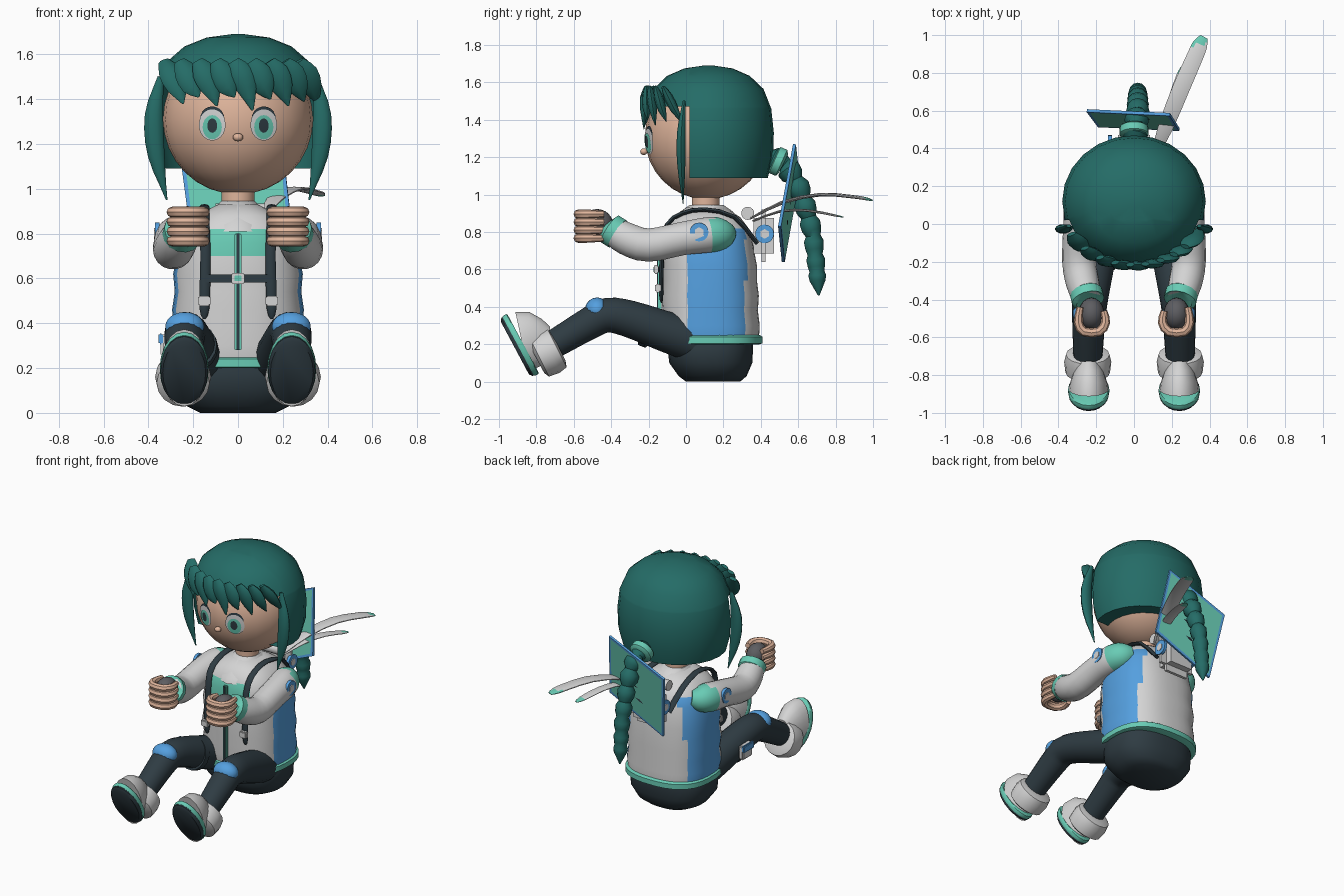
import bpy, bmesh, math
from mathutils import Vector

cube = bpy.data.objects.get("Cube")
if cube:
    bpy.data.objects.remove(cube, do_unlink=True)

COLOURS = {
    "teal_hair": (.018, .15, .135), "skin": (.74, .46, .33), "white": (.66, .66, .66),
    "mint": (.14, .6, .46), "blue": (.09, .35, .74), "charcoal": (.028, .045, .056),
    "grey": (.11, .11, .12)}
MATS = {}
for key, rgb in COLOURS.items():
    m = bpy.data.materials.new(key)
    m.use_nodes = True
    m.diffuse_color = (*rgb, 1)
    m.node_tree.nodes["Principled BSDF"].inputs["Base Color"].default_value = (*rgb, 1)
    MATS[key] = m
PARTS = []


def finish(name, bm, mat, rule=None, closed=True):
    """mat: one colour or a tuple; rule(centre) gives an index into the tuple"""
    mats = (mat,) if isinstance(mat, str) else mat
    if closed:
        bmesh.ops.recalc_face_normals(bm, faces=bm.faces)
    for f in bm.faces:
        if rule:
            f.material_index = int(rule(f.calc_center_median()))
    me = bpy.data.meshes.new(name)
    bm.to_mesh(me)
    bm.free()
    for k in mats:
        me.materials.append(MATS[k])
    ob = bpy.data.objects.new(name, me)
    bpy.context.collection.objects.link(ob)
    PARTS.append(ob)


def skin_rings(rings):
    bm = bmesh.new()
    loops = [[bm.verts.new(p) for p in ring] for ring in rings]
    n = len(loops[0])
    for a, b in zip(loops, loops[1:]):
        for i in range(n):
            bm.faces.new((a[i], a[(i + 1) % n], b[(i + 1) % n], b[i]))
    bm.faces.new(loops[0])
    bm.faces.new(loops[-1])
    return bm


def refine(pts, steps):
    """Catmull-Rom subdivision of a path with radii"""
    p = [Vector(q) for q in pts]
    p = [2 * p[0] - p[1]] + p + [2 * p[-1] - p[-2]]
    out = []
    for a, b, c, d in zip(p, p[1:], p[2:], p[3:]):
        for k in range(steps):
            t = k / steps
            out.append(b + (c - a) * t / 2 + (a - 2.5 * b + 2 * c - d / 2) * t * t
                       + (1.5 * (b - c) + (d - a) / 2) * t ** 3)
    return out + [p[-2]]


def tube(name, pts, mat, sides=14, squash=1, ref=(1, 0, 0), steps=1, rule=None, side=1):
    """Swept tube; pts are (x, y, z, radius); squash widens it along ref"""
    pts = refine([(q[0] * side, *q[1:]) for q in pts], steps)
    rings = []
    for i, q in enumerate(pts):
        t = (pts[min(i + 1, len(pts) - 1)] - pts[max(i - 1, 0)]).to_3d().normalized()
        u = Vector(ref)
        u = (u - t * u.dot(t)).normalized()
        v = t.cross(u)
        r = max(q[3], .002)
        rings.append([q.to_3d() + r * (u * squash * math.cos(a) + v * math.sin(a))
                      for a in (2 * math.pi * k / sides for k in range(sides))])
    finish(name, skin_rings(rings), mat, rule)


def stack(name, rows, mat, sides=32, power=2.5, rule=None):
    """Horizontal rounded rings; rows are (z, half width, front y, back y)"""
    def bend(c):
        return math.copysign(abs(c) ** (2 / power), c)
    rings = []
    for z, rx, f, b in rows:
        angles = [2 * math.pi * (k + .5) / sides for k in range(sides)]
        rings.append([(rx * bend(math.cos(a)), (f + b) / 2 + (b - f) / 2 * bend(math.sin(a)), z)
                      for a in angles])
    finish(name, skin_rings(rings), mat, rule)


def ball(name, centre, radii, mat, seg=24):
    bm = bmesh.new()
    bmesh.ops.create_uvsphere(bm, u_segments=seg, v_segments=seg * 2 // 3, radius=1)
    for v in bm.verts:
        v.co = Vector([c + r * x for c, r, x in zip(centre, radii, v.co)])
    finish(name, bm, mat)


def box(name, centre, size, mat, bevel=.01):
    bm = bmesh.new()
    bmesh.ops.create_cube(bm, size=1)
    for v in bm.verts:
        v.co = Vector([c + s * x for c, s, x in zip(centre, size, v.co)])
    bmesh.ops.bevel(bm, geom=bm.edges[:], offset=bevel, segments=2, affect='EDGES')
    finish(name, bm, mat)


# Head, neck and nose
HC, HR = (0, .11, 1.31), (.335, .33, .335)
ball("head", HC, HR, "skin")
ball("nose", (0, -.225, 1.23), (.023, .02, .018), "skin", 12)
stack("neck", [(.88, .075, .03, .18), (1.03, .075, .03, .18)], "skin", 16, 2)


def face_disc(name, x, z, rx, rz, lift, mat):
    """Thin plate laid on the curve of the face"""
    bm = bmesh.new()
    bmesh.ops.create_circle(bm, cap_ends=True, cap_tris=True, segments=20, radius=1)
    for v in bm.verts:
        px, pz = x + v.co.x * rx, z + v.co.y * rz
        y = HC[1] - HR[1] * math.sqrt(1 - (px / HR[0]) ** 2 - ((pz - HC[2]) / HR[2]) ** 2)
        v.co = (px, y - lift, pz)
    for f in bm.faces:
        f.normal_update()
        if f.normal.y > 0:
            f.normal_flip()
    finish(name, bm, mat, closed=False)


# Hair cap: lathed shell with the face opening cut away
profile = [(.03, 1.69), (.14, 1.675), (.24, 1.635), (.32, 1.565), (.365, 1.46), (.38, 1.33),
           (.375, 1.2), (.345, 1.09), (.22, 1.09), (.25, 1.2)]
bm = skin_rings([[(r * math.cos(a), .12 + r * .92 * math.sin(a), z)
                  for a in (2 * math.pi * k / 24 for k in range(24))] for r, z in profile])
for co, no in (((0, .02, 0), (0, 1, 0)), ((0, 0, 1.47), (0, 0, 1))):
    bmesh.ops.bisect_plane(bm, geom=bm.verts[:] + bm.edges[:] + bm.faces[:],
                           plane_co=co, plane_no=no)
gone = [f for f in bm.faces if f.calc_center_median().y < .02 and f.calc_center_median().z < 1.47]
bmesh.ops.delete(bm, geom=gone, context='FACES')
finish("hair_cap", bm, "teal_hair")

# Fringe locks sweeping sideways across the forehead
for i, x in enumerate((-.33, -.26, -.18, -.1, -.02, .06, .14, .21, .27)):
    drop = (.03, 0, .04, 0, .06, .01, .04, .02, .03)[i]
    path = []
    for t, z, r in ((0, 1.57, .012), (.35, 1.52, .025), (.7, 1.45, .021), (1, 1.41 - drop, .001)):
        px = x + .085 * t
        y = .12 - (.335 + .015 * t) * math.sqrt(1 - min(.95, abs(px) / .385) ** 2)
        path.append((px, y, z, r))
    tube(f"fringe_lock_{i}", path, "teal_hair", 8, 2.2, steps=2)

# Braided tail with its band
spine = [(0, .44, 1.2), (.01, .53, 1.16), (.02, .585, 1.08), (.02, .625, .98), (.02, .655, .88),
         (.02, .68, .78), (.02, .69, .68), (.02, .7, .59), (.02, .705, .52)]
braid = []
for i, (a, b) in enumerate(zip(spine, spine[1:])):
    a, b = Vector(a), Vector(b)
    braid += [(*a, .04), (*a.lerp(b, .3), .068 - .003 * i), (*a.lerp(b, .7), .064 - .003 * i)]
tube("braid", braid + [(.02, .71, .46, .004)], "teal_hair", 12)
tube("braid_band", [(0, .465, 1.19, .06), (0, .475, 1.185, .078), (0, .51, 1.17, .078),
                    (0, .52, 1.165, .06)], "mint")

# Jacket: blue side panels, mint chest yoke
def jacket_rule(c):
    if c.z < .8 and .02 < c.y < .32 and abs(c.x) > .12:
        return 1
    return 2 if c.y < 0 and abs(c.x) < .15 and .7 < c.z < .83 else 0


stack("jacket", [(.22, .285, -.12, .39), (.3, .295, -.135, .395), (.38, .285, -.125, .385),
                 (.46, .295, -.135, .39), (.54, .283, -.125, .38), (.62, .29, -.13, .38),
                 (.7, .275, -.125, .365), (.76, .268, -.12, .355), (.82, .245, -.105, .335),
                 (.88, .19, -.07, .29), (.93, .09, 0, .21)],
      ("white", "blue", "mint"), 40, rule=jacket_rule)
stack("jacket_hem", [(.2, .285, -.12, .395), (.205, .3, -.135, .41), (.24, .3, -.135, .41),
                     (.25, .285, -.12, .395)], "mint")
stack("collar", [(.81, .175, -.13, .3), (.84, .165, -.115, .3), (.91, .11, -.03, .25),
                 (.945, .08, .02, .2)], "white", 10, 2)
stack("pelvis", [(0, .17, 0, .29), (.03, .23, -.04, .325), (.1, .28, -.09, .355),
                 (.18, .285, -.1, .36), (.25, .27, -.09, .36)], "charcoal")
box("zip_flap", (0, -.14, .54), (.03, .02, .52), "mint", .004)
box("zip", (0, -.152, .54), (.012, .008, .52), "charcoal", .002)

# Harness belt, buckle and backpack
box("chest_belt", (0, -.143, .6), (.3, .016, .036), "charcoal", .004)
box("buckle", (0, -.16, .6), (.06, .02, .05), "white", .005)
box("buckle_button", (0, -.171, .6), (.03, .008, .025), "mint", .002)
box("backpack", (0, .415, .78), (.26, .11, .28), "white", .045)
tube("backpack_top", [(-.1, .33, .9, .035), (.12, .33, .9, .035)], "white", ref=(0, 0, 1))

# Tilted back panel: blue frame, mint faces, dark marks
corners = [Vector(c) for c in ((.19, .58, 1.27), (-.25, .6, 1.09), (-.19, .52, .64), (.24, .5, .83))]
nrm = (corners[1] - corners[0]).cross(corners[2] - corners[0]).normalized()
bm = skin_rings([[c + nrm * d for c in corners] for d in (-.008, .008)])
bm.faces.ensure_lookup_table()
big = sorted(bm.faces, key=lambda f: f.calc_area())[-2:]
bmesh.ops.recalc_face_normals(bm, faces=bm.faces)
bmesh.ops.inset_individual(bm, faces=big, thickness=.022)
for f in big:
    f.material_index = 1
finish("back_panel", bm, ("blue", "mint"))
for i, t in enumerate((.3, .5, .7)):
    a, b = corners[0].lerp(corners[3], t), corners[1].lerp(corners[2], t)
    ends = [a.lerp(b, .12 + .1 * i), a.lerp(b, .6 + .1 * i)]
    tube(f"panel_mark_{i}", [(*(ends[0] + nrm * .0), .003), (*ends[0].lerp(ends[1], .5), .011),
                             (*ends[1], .003)], "charcoal", 6, 1.8, ref=(0, 0, 1))

# Streaming ribbons with mint tips
tube("long_ribbon", [(.1, .34, .87, .02), (.17, .52, .96, .042), (.25, .72, 1, .048),
                     (.32, .88, .99, .046), (.35, .95, .98, .042), (.37, .99, .97, .022)],
     ("white", "mint"), 10, .2, (0, 0, 1), 2, lambda c: c.y > .95)
tube("short_ribbon", [(.1, .36, .86, .02), (.16, .5, .91, .032), (.21, .65, .915, .034),
                      (.255, .79, .89, .03), (.27, .84, .88, .012)],
     ("white", "mint"), 10, .2, (0, 0, 1), 2, lambda c: c.y > .8)

# Everything that comes in pairs
for s, n in ((1, "left_"), (-1, "right_")):
    def pair(name, pts, mat, n=n, s=s, **kw):
        tube(n + name, pts, mat, side=s, **kw)

    # Eye
    x = .115 * s
    face_disc(n + "eye_lash", x, 1.31, .055, .058, .004, "charcoal")
    face_disc(n + "eye_white", x, 1.285, .06, .07, .007, "white")
    face_disc(n + "iris", x, 1.275, .043, .054, .01, "mint")
    face_disc(n + "pupil", x, 1.282, .022, .032, .013, "charcoal")
    # Side lock of hair
    pair("side_lock", [(.345, -.01, 1.5, .008), (.375, -.025, 1.33, .024), (.365, -.025, 1.15, .022),
                       (.318, -.015, .95, .001)], "teal_hair", sides=10, squash=1.7, steps=3)
    # Arm and cuff
    pair("sleeve", [(.2, .23, .8, .05), (.24, .19, .79, .085), (.27, .12, .785, .096),
                    (.285, -.02, .765, .09), (.29, -.2, .73, .09), (.27, -.32, .765, .088),
                    (.245, -.4, .815, .075)], ("white", "mint"), sides=18, steps=3,
         rule=lambda c: c.y > .14)
    pair("cuff", [(.255, -.36, .785, .07), (.252, -.365, .79, .088), (.243, -.405, .815, .088),
                  (.24, -.41, .82, .07)], "mint")
    for k, (dx, y, z) in enumerate(((.37, .07, .8), (.137, .42, .79))):
        name = ("sleeve_badge", "pack_badge")[k]
        pair(name, [(dx - .02, y, z, .05), (dx, y, z, .05)], "blue", ref=(0, 0, 1), sides=20)
        pair(name + "_dot", [(dx, y, z, .026), (dx + .004, y, z, .026)], "white", ref=(0, 0, 1), sides=6)
    # Gloved fist
    ball(n + "glove", (.225 * s, -.475, .84), (.068, .085, .083), "grey", 18)
    for k in range(4):
        z = .767 + .043 * k
        pair(f"finger_{k}", [(.285, -.44, z, .018), (.295, -.52, z, .024), (.265, -.57, z, .025),
                             (.185, -.57, z, .025), (.15, -.52, z, .024), (.16, -.46, z, .018)],
             "skin", sides=8, ref=(0, 0, 1), steps=2)
    # Shoulder strap, tail and slider
    pair("strap", [(.15, -.13, .42, .003), (.15, -.133, .47, .012), (.145, -.128, .7, .012),
                   (.15, -.1, .84, .012), (.15, -.02, .9, .012), (.15, .1, .92, .012),
                   (.16, .26, .88, .012), (.13, .38, .74, .012)], "charcoal", sides=8, squash=1.9, steps=2)
    box(n + "strap_slider", (.15 * s, -.15, .5), (.055, .03, .045), "white", .006)
    # Leg and knee pad
    pair("leg", [(.15, .1, .2, .12), (.19, -.1, .265, .11), (.22, -.3, .335, .1),
                 (.235, -.42, .355, .094), (.24, -.52, .31, .087), (.245, -.74, .18, .075)],
         "charcoal", sides=18, steps=3)
    ball(n + "knee_pad", (.238 * s, -.475, .385), (.088, .065, .065), "blue", 18)
    # Boot: sole, welt, upper and turned cuff
    def boot(name, rows, mat):
        pair(name, [(.24, -.915 + .88 * d + .47 * h, .18 + .47 * d - .88 * h, r) for d, h, r in rows],
             mat, sides=20, squash=.6)
    boot("sole", [(0, 0, .16), (.012, 0, .176), (.03, 0, .176)], "charcoal")
    boot("boot_welt", [(.02, 0, .178), (.028, 0, .182), (.045, 0, .182), (.05, 0, .175)], "mint")
    boot("boot_upper", [(.045, 0, .176), (.08, .01, .165), (.12, .04, .135), (.16, .07, .1)], "white")
    pair("boot_cuff", [(.245, -.68, .185, .08), (.245, -.69, .18, .115), (.245, -.73, .16, .125),
                       (.245, -.785, .133, .118), (.245, -.8, .125, .09)], "white", sides=16)

# Thigh pouch and its strap on one side
tube("thigh_strap", [(-.2, -.18, .285, .112), (-.205, -.215, .298, .111)], "charcoal", 18)
box("thigh_pouch", (-.325, -.2, .3), (.04, .11, .1), "white")
box("pouch_flap", (-.345, -.2, .33), (.02, .115, .05), "blue", .006)

# Smooth shading with sharp edges kept
for ob in bpy.context.selected_objects:
    ob.select_set(False)
for ob in PARTS:
    ob.select_set(True)
bpy.context.view_layer.objects.active = PARTS[0]
bpy.ops.object.shade_smooth_by_angle(angle=math.radians(42))
